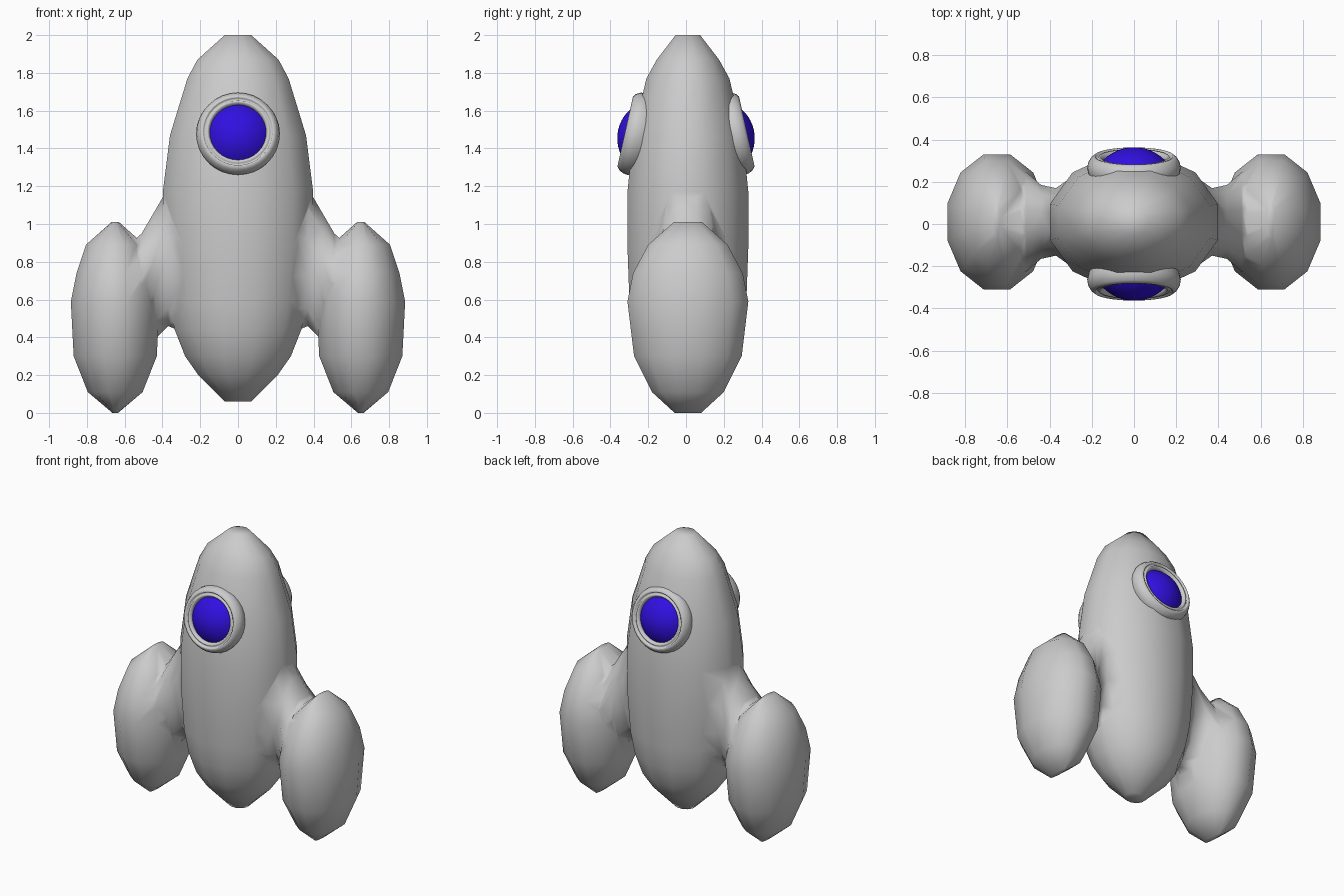
import bpy, bmesh, math
from mathutils import Matrix, Vector

if "Cube" in bpy.data.objects:
    bpy.data.objects.remove(bpy.data.objects["Cube"])

N = 12
K = 1 / math.cos(math.pi / N)


def make_object(name, bm):
    bmesh.ops.recalc_face_normals(bm, faces=bm.faces)
    for f in bm.faces:
        f.smooth = True
    me = bpy.data.meshes.new(name)
    bm.to_mesh(me)
    bm.free()
    ob = bpy.data.objects.new(name, me)
    bpy.context.collection.objects.link(ob)
    return ob


def loft(name, rings):
    """Skin a list of point rings and cap both ends."""
    bm = bmesh.new()
    loops = [[bm.verts.new(p) for p in ring] for ring in rings]
    for a, b in zip(loops, loops[1:]):
        for i in range(len(a)):
            j = (i + 1) % len(a)
            bm.faces.new((a[i], a[j], b[j], b[i]))
    bm.faces.new(loops[0])
    bm.faces.new(loops[-1])
    return make_object(name, bm)


def oval(a, b):
    """Oval of half sizes a, b with flats on the axes."""
    angles = [(i + 0.5) * 2 * math.pi / N for i in range(N)]
    return [(a * K * math.cos(t), b * K * math.sin(t)) for t in angles]


def upright(name, cx, profile):
    return loft(name, [[(cx + u, 0.01 + v, z) for u, v in oval(hx, hy)]
                       for z, hx, hy in profile])


# Hull: z, half width, half depth
hull = upright("hull", 0, [
    (0.06, 0.07, 0.06), (0.2, 0.21, 0.19), (0.3, 0.28, 0.25), (0.44, 0.335, 0.29),
    (0.6, 0.37, 0.31), (0.88, 0.395, 0.32), (1.17, 0.398, 0.32), (1.47, 0.36, 0.29),
    (1.77, 0.268, 0.22), (1.87, 0.215, 0.165), (2.0, 0.07, 0.065)])

# Side pods and the flared bridges joining them to the hull
pod = [(0.0, 0.015, 0.07), (0.11, 0.145, 0.19), (0.3, 0.22, 0.285), (0.59, 0.235, 0.32),
       (0.74, 0.205, 0.29), (0.89, 0.155, 0.21), (1.01, 0.02, 0.075)]
bridge = [(0.27, 0.42, 1.25, 0.23), (0.37, 0.46, 1.19, 0.16), (0.44, 0.39, 1.07, 0.175),
          (0.51, 0.27, 0.95, 0.235), (0.62, 0.2, 0.85, 0.28)]
parts = []
for s in (-1, 1):
    parts.append(upright("pod", s * 0.65, pod))
    parts.append(loft("bridge", [
        [(s * x, 0.01 + u, (lo + hi) / 2 + v) for u, v in oval(hy, (hi - lo) / 2)]
        for x, lo, hi, hy in bridge]))

# Fuse everything into one skin
bpy.context.view_layer.objects.active = hull
for p in parts:
    mod = hull.modifiers.new("fuse", 'BOOLEAN')
    mod.operation = 'UNION'
    mod.solver = 'EXACT'
    mod.object = p
    bpy.ops.object.modifier_apply(modifier=mod.name)
    bpy.data.objects.remove(p, do_unlink=True)
for f in hull.data.polygons:
    f.use_smooth = True

# Portholes: radius, height along the window axis
rim = [(0.2, -0.13), (0.215, -0.09), (0.222, -0.06), (0.218, -0.035), (0.205, -0.012),
       (0.19, 0.0), (0.183, -0.002), (0.18, -0.012), (0.172, -0.012), (0.168, -0.004),
       (0.158, -0.006), (0.15, -0.02), (0.146, -0.06)]
R = 0.205
glass = [(R * math.sin(t), 0.038 - R + R * math.cos(t))
         for t in (math.radians(8 * i) for i in range(7))]

blue = bpy.data.materials.new("blue_glass")
blue.diffuse_color = (0.03, 0.005, 0.75, 1)
blue.use_nodes = True
blue.node_tree.nodes["Principled BSDF"].inputs["Base Color"].default_value = blue.diffuse_color


def lathe(name, profile, matrix, steps=32):
    bm = bmesh.new()
    vs = [bm.verts.new((r, 0, h)) for r, h in profile]
    es = [bm.edges.new(e) for e in zip(vs, vs[1:])]
    bmesh.ops.spin(bm, geom=vs + es, cent=(0, 0, 0), axis=(0, 0, 1),
                   angle=2 * math.pi, steps=steps)
    bmesh.ops.remove_doubles(bm, verts=bm.verts, dist=0.0005)
    bmesh.ops.recalc_face_normals(bm, faces=bm.faces)
    # Open shells: make sure the outside faces away from the hull
    if sum(f.normal.z * f.calc_area() for f in bm.faces) < 0:
        bmesh.ops.reverse_faces(bm, faces=bm.faces)
    for f in bm.faces:
        f.smooth = True
    me = bpy.data.meshes.new(name)
    bm.to_mesh(me)
    bm.free()
    ob = bpy.data.objects.new(name, me)
    bpy.context.collection.objects.link(ob)
    ob.matrix_world = matrix
    return ob


tilt = math.radians(12.5)
for side, s in (("front", -1), ("back", 1)):
    axis = Vector((0, s * math.cos(tilt), math.sin(tilt)))
    m = Matrix.Translation((0, s * 0.322, 1.49)) @ axis.to_track_quat('Z', 'Y').to_matrix().to_4x4()
    lathe(side + "_window_rim", rim, m)
    lathe(side + "_window_glass", glass, m).data.materials.append(blue)
